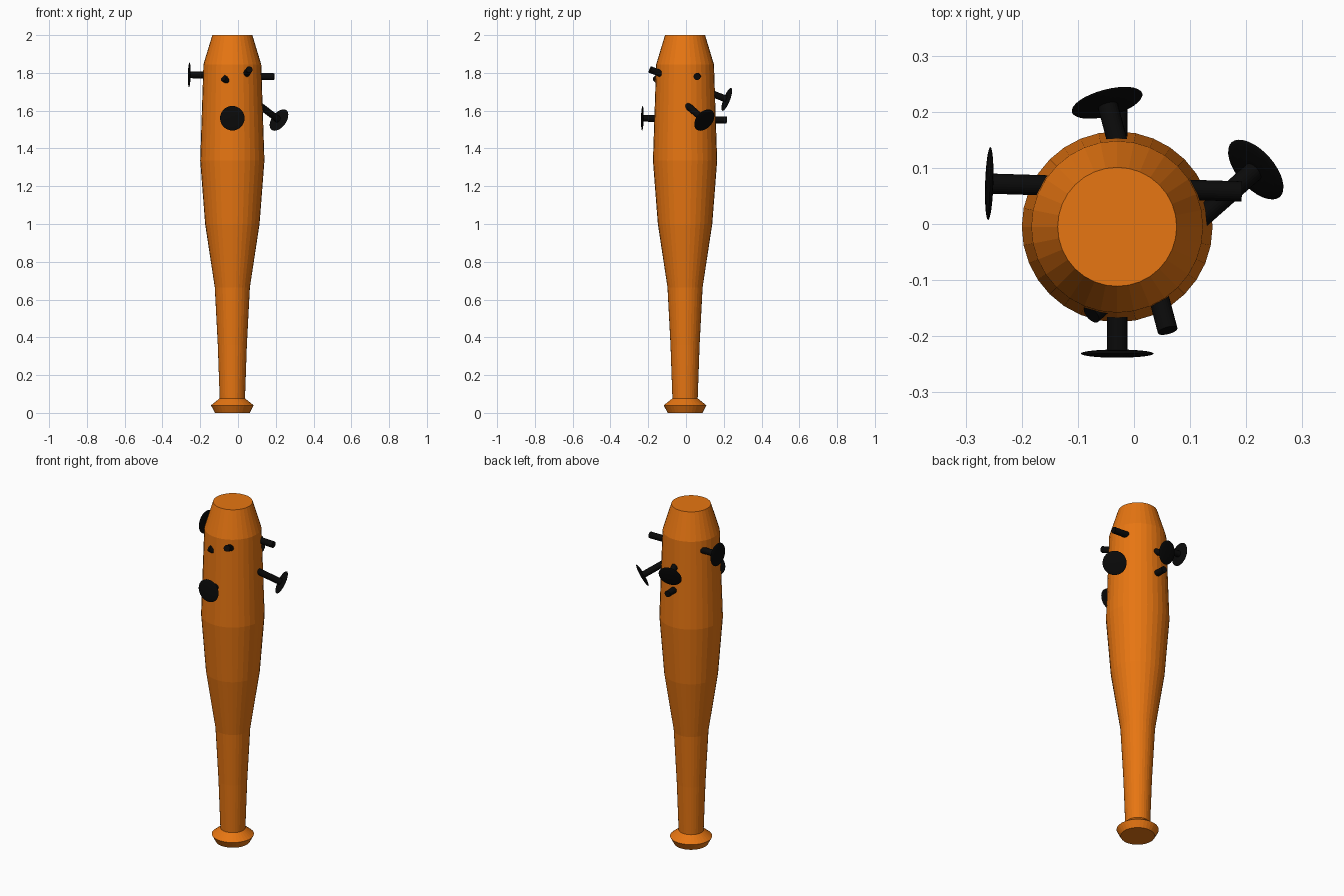
import bpy, bmesh, math
from mathutils import Vector, Matrix

if "Cube" in bpy.data.objects:
    bpy.data.objects.remove(bpy.data.objects["Cube"])


def material(name, color):
    m = bpy.data.materials.new(name)
    m.diffuse_color = color
    m.use_nodes = True
    m.node_tree.nodes["Principled BSDF"].inputs["Base Color"].default_value = m.diffuse_color
    return m


def add_object(name, bm, mat):
    me = bpy.data.meshes.new(name)
    bmesh.ops.recalc_face_normals(bm, faces=bm.faces)
    bm.to_mesh(me)
    bm.free()
    me.materials.append(mat)
    ob = bpy.data.objects.new(name, me)
    bpy.context.collection.objects.link(ob)
    return ob


wood = material("orange_wood", (0.8, 0.18, 0.006, 1))
iron = material("black_iron", (0.003, 0.003, 0.003, 1))

# Bat: lathed profile of (radius, height), flat shaded
SIDES = 32
PROFILE = [(0.092, 0), (0.113, 0.04), (0.067, 0.077), (0.077, 0.36), (0.093, 0.665),
           (0.144, 1.0), (0.17, 1.335), (0.153, 1.845), (0.106, 2.0)]
bm = bmesh.new()
rings = []
for r, z in PROFILE:
    rings.append([bm.verts.new((-0.03 + r * math.cos(2 * math.pi * i / SIDES),
                                -0.005 + r * math.sin(2 * math.pi * i / SIDES), z))
                  for i in range(SIDES)])
for a, b in zip(rings, rings[1:]):
    for i in range(SIDES):
        j = (i + 1) % SIDES
        bm.faces.new((a[i], a[j], b[j], b[i]))
bm.faces.new(rings[0])
bm.faces.new(rings[-1])
add_object("bat", bm, wood)


# Nail: straight shaft driven right through the bat, with a flattened round head
def nail(name, head, tip):
    head, tip = Vector(head), Vector(tip)
    axis = tip - head
    turn = axis.to_track_quat('Z', 'Y').to_matrix().to_4x4()
    bm = bmesh.new()
    bmesh.ops.create_cone(bm, cap_ends=True, segments=24, radius1=0.018, radius2=0.018,
                          depth=axis.length,
                          matrix=Matrix.Translation((head + tip) / 2) @ turn)
    bmesh.ops.create_uvsphere(bm, u_segments=32, v_segments=16, radius=0.065,
                              matrix=Matrix.Translation(head) @ turn
                              @ Matrix.Diagonal((1, 1, 0.11, 1)))
    add_object(name, bm, iron)


nail("left_nail", (-0.258, 0.072, 1.79), (0.192, 0.058, 1.78))
nail("front_nail", (-0.03, -0.231, 1.56), (-0.03, 0.216, 1.55))
nail("back_nail", (-0.048, 0.216, 1.66), (0.06, -0.19, 1.818))
nail("right_nail", (0.217, 0.097, 1.55), (-0.076, -0.161, 1.772))
